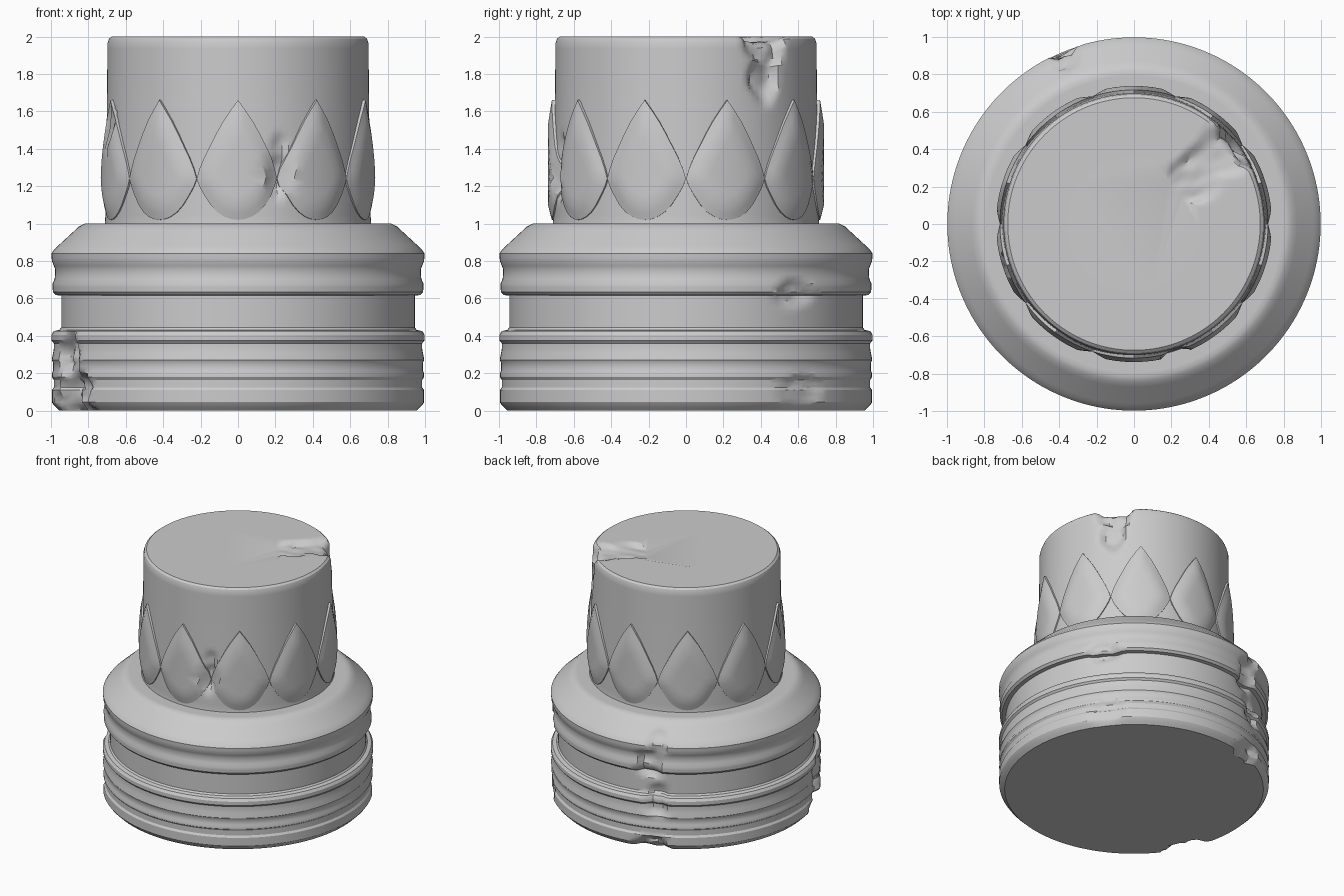
import bpy, bmesh, math
from mathutils import Vector, noise

if "Cube" in bpy.data.objects:
    bpy.data.objects.remove(bpy.data.objects["Cube"])

SEG = 160

# Weathering: azimuth deg, height, half width (arc), half height, depth inward, drop
BASE_CHIPS = [
    (206, 0.06, 0.24, 0.20, 0.085, 0), (204, 0.24, 0.13, 0.22, 0.05, 0),
    (109, 0.00, 0.15, 0.12, 0.05, 0), (112, 0.38, 0.10, 0.16, 0.035, 0),
    (109, 0.68, 0.12, 0.14, 0.045, 0), (112, 0.84, 0.08, 0.10, 0.03, 0),
    (37, 0.63, 0.14, 0.08, 0.03, 0), (38, 0.10, 0.16, 0.12, 0.015, 0),
]
SHAFT_CHIPS = [
    (38, 1.96, 0.15, 0.14, 0.05, 0.03), (37, 1.80, 0.10, 0.18, 0.045, 0),
    (-73, 1.25, 0.08, 0.15, 0.035, 0), (-72, 1.40, 0.05, 0.10, 0.02, 0),
    (198, 1.52, 0.06, 0.12, 0.025, 0),
]


def weather(co, chips):
    r = math.hypot(co.x, co.y)
    if r < 0.3:
        return co
    a = math.atan2(co.y, co.x)
    push = drop = 0
    for az, z, w, h, depth, fall in chips:
        da = (a - math.radians(az) + math.pi) % (2 * math.pi) - math.pi
        d = math.hypot(da * r / w, (co.z - z) / h)
        d += 0.3 * noise.noise(co * 9)
        f = max(0, min(1, 2.2 * (1 - d)))
        f = f * f * (3 - 2 * f) * (1 + 0.4 * noise.noise(co * 14))
        push = max(push, depth * f)
        drop = max(drop, fall * f)
    k = (r - push) / r
    return Vector((co.x * k, co.y * k, co.z - drop))


def finish(name, bm, chips):
    for v in bm.verts:
        v.co = weather(v.co.copy(), chips)
    bmesh.ops.recalc_face_normals(bm, faces=bm.faces)
    me = bpy.data.meshes.new(name)
    bm.to_mesh(me)
    bm.free()
    ob = bpy.data.objects.new(name, me)
    bpy.context.collection.objects.link(ob)
    bpy.ops.object.select_all(action='DESELECT')
    ob.select_set(True)
    bpy.context.view_layer.objects.active = ob
    bpy.ops.object.shade_smooth_by_angle(angle=math.radians(32))
    return ob


def lathe(name, profile, chips, step=0.03):
    # Refine the profile so the chips have vertices to move
    pts = [profile[0]]
    for (r0, z0), (r1, z1) in zip(profile, profile[1:]):
        n = max(1, math.ceil(math.hypot(r1 - r0, z1 - z0) / step))
        pts += [(r0 + (r1 - r0) * i / n, z0 + (z1 - z0) * i / n) for i in range(1, n + 1)]
    bm = bmesh.new()
    rings = []
    for r, z in pts:
        rings.append([bm.verts.new((r * math.cos(t), r * math.sin(t), z))
                      for t in (2 * math.pi * i / SEG for i in range(SEG))])
    for a, b in zip(rings, rings[1:]):
        for i in range(SEG):
            j = (i + 1) % SEG
            bm.faces.new((a[i], a[j], b[j], b[i]))
    bm.faces.new(rings[0])
    bm.faces.new(rings[-1])
    return finish(name, bm, chips)


# Moulded round base with bands and a deep channel
lathe("base", [
    (0.6, 0), (0.955, 0), (0.985, 0.03), (0.995, 0.045), (0.995, 0.11), (0.985, 0.125),
    (0.985, 0.165), (0.995, 0.18), (0.995, 0.20), (0.988, 0.215), (0.988, 0.255),
    (0.996, 0.27), (0.985, 0.33), (0.985, 0.36), (0.998, 0.375), (0.998, 0.405),
    (0.985, 0.425), (0.955, 0.432), (0.945, 0.445), (0.945, 0.615), (0.975, 0.618),
    (0.99, 0.635), (0.992, 0.68), (0.98, 0.705), (0.977, 0.755), (0.985, 0.775),
    (0.995, 0.80), (0.998, 0.84), (0.98, 0.865), (0.85, 0.985), (0.82, 1.0), (0.6, 1.0)],
    BASE_CHIPS)

# Broken column shaft
lathe("shaft", [(0.715, 0.98), (0.71, 1.02), (0.705, 1.3), (0.70, 1.7), (0.698, 1.965),
                (0.69, 1.988), (0.675, 2.0), (0.35, 2.0)], SHAFT_CHIPS)

# Ring of ten pointed leaves, each with a bevelled border and raised middle
HALF = [(0, 1.02), (0.035, 1.024), (0.07, 1.036), (0.11, 1.062), (0.145, 1.10), (0.18, 1.155),
        (0.205, 1.20), (0.219, 1.24), (0.205, 1.29), (0.18, 1.352), (0.15, 1.412),
        (0.115, 1.482), (0.08, 1.545), (0.04, 1.605), (0, 1.66)]
OUTLINE = HALF + [(-x, z) for x, z in reversed(HALF[1:-1])]
bm = bmesh.new()
for k in range(10):
    az = math.radians(-90 + 36 * k)

    def ring(scale, rad):
        out = []
        for x, z in OUTLINE:
            t = az + math.asin(x * scale / 0.71)
            out.append(bm.verts.new((rad * math.cos(t), rad * math.sin(t), 1.26 + (z - 1.26) * scale)))
        return out

    rings = [ring(s, r) for s, r in
             [(1, 0.68), (1, 0.717), (0.85, 0.727), (0.67, 0.738), (0.45, 0.738), (0.2, 0.738)]]
    n = len(OUTLINE)
    for a, b in zip(rings, rings[1:]):
        for i in range(n):
            j = (i + 1) % n
            bm.faces.new((a[i], a[j], b[j], b[i]))
    bm.faces.new(rings[-1])
finish("leaf_ring", bm, SHAFT_CHIPS)
